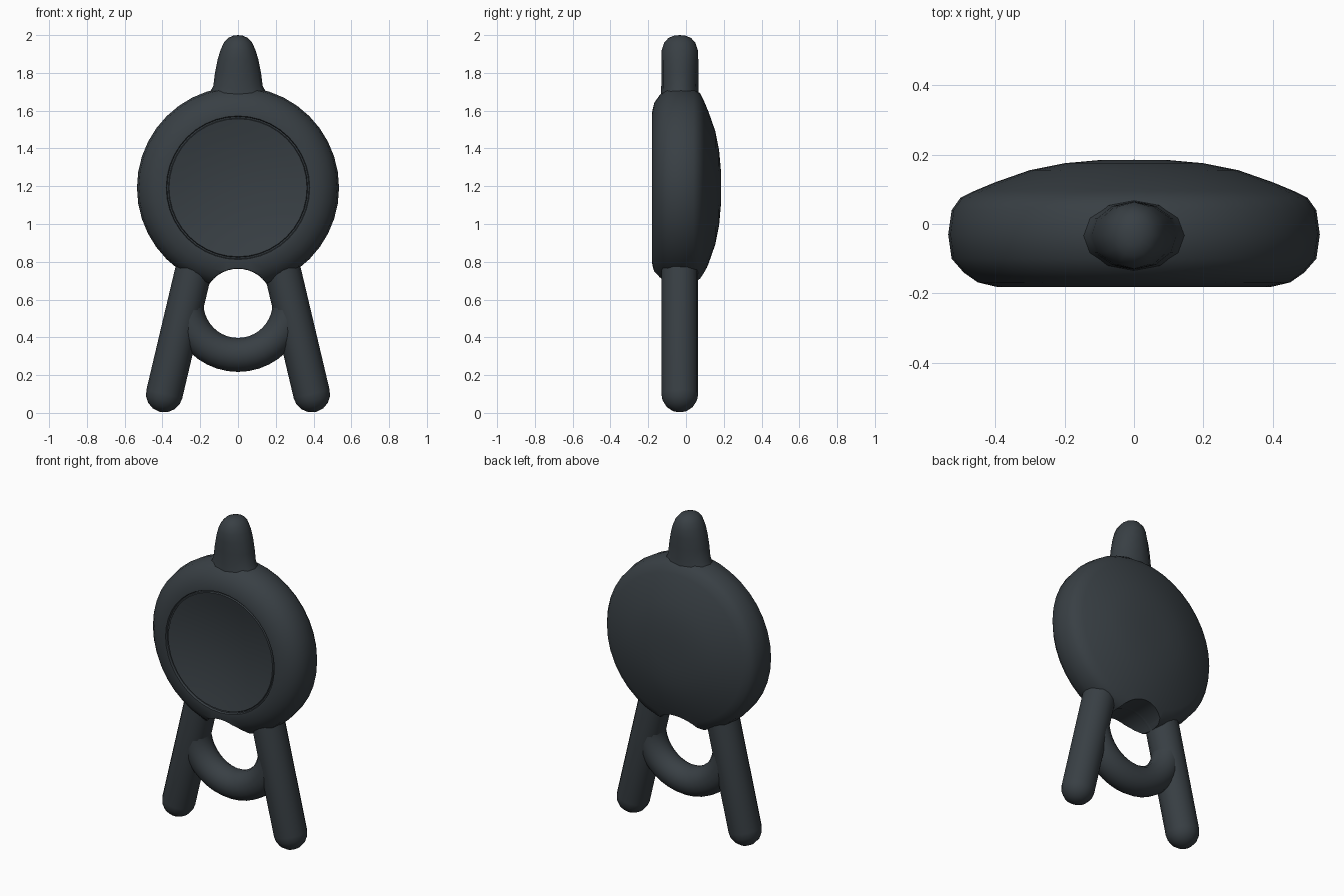
import bpy, bmesh, math
from mathutils import Vector, Matrix

if "Cube" in bpy.data.objects:
    bpy.data.objects.remove(bpy.data.objects["Cube"])

slate = bpy.data.materials.new("dark slate")
slate.diffuse_color = (0.04, 0.05, 0.058, 1)
slate.use_nodes = True
slate.node_tree.nodes["Principled BSDF"].inputs["Base Color"].default_value = slate.diffuse_color

MID_Y = -0.033          # shared depth centre of legs, ring and top
BODY_Z = 1.192          # centre of the round body
RING_Z = 0.58           # centre of the lower ring


def finish(name, bm, matrix=Matrix.Identity(4)):
    bmesh.ops.transform(bm, matrix=matrix, verts=bm.verts)
    bmesh.ops.recalc_face_normals(bm, faces=bm.faces)
    mesh = bpy.data.meshes.new(name)
    bm.to_mesh(mesh)
    bm.free()
    mesh.materials.append(slate)
    ob = bpy.data.objects.new(name, mesh)
    bpy.context.collection.objects.link(ob)
    return ob


def smooth(ob, angle=40):
    bpy.ops.object.select_all(action='DESELECT')
    ob.select_set(True)
    bpy.context.view_layer.objects.active = ob
    bpy.ops.object.shade_smooth_by_angle(angle=math.radians(angle))


def lathe(profile, sides, sx=1.0, sy=1.0):
    """Turn (radius, height) points around z; end points at radius 0 become poles."""
    bm = bmesh.new()
    rows = []
    for r, h in profile:
        if r == 0:
            rows.append([bm.verts.new((0, 0, h))] * sides)
        else:
            rows.append([bm.verts.new((r * sx * math.cos(2 * math.pi * i / sides),
                                       r * sy * math.sin(2 * math.pi * i / sides), h))
                         for i in range(sides)])
    for a, b in zip(rows, rows[1:]):
        for i in range(sides):
            j = (i + 1) % sides
            bm.faces.new(list(dict.fromkeys((a[i], a[j], b[j], b[i]))))
    return bm


# Round body: domed back, rolled rim, thin groove and dished front
back = [(0, .185), (.1, .184), (.2, .175), (.3, .155), (.4, .12), (.46, .095), (.5, .075)]
rim = [(.525, .04), (.535, -.03), (.525, -.1), (.49, -.14), (.45, -.168), (.395, -.181),
       (.38, -.181), (.376, -.168), (.369, -.168), (.365, -.176)]
dish = [(r, -.176 + .045 * (1 - (r / .365) ** 2)) for r in (.3, .22, .14, .07, 0)]
to_y = Matrix.Rotation(math.radians(-90), 4, 'X')      # lathe axis z becomes +y
body = finish("round_body", lathe(back + rim + dish, 40),
              Matrix.Translation((0, 0, BODY_Z)) @ to_y)

# Ring opening bitten out of the lower edge of the body
cutter = finish("opening_cutter", lathe([(0, -.5), (.185, -.5), (.185, .5), (0, .5)], 40),
                Matrix.Translation((0, 0, RING_Z)) @ to_y)
cutter.hide_render = True
cut = body.modifiers.new("opening", 'BOOLEAN')
cut.operation = 'DIFFERENCE'
cut.object = cutter
cut.solver = 'EXACT'
bpy.context.view_layer.objects.active = body
bpy.ops.object.modifier_apply(modifier=cut.name)
bpy.data.objects.remove(cutter)
smooth(body)

# Lower ring
bpy.ops.mesh.primitive_torus_add(major_radius=.273, minor_radius=.09, major_segments=40,
                                 minor_segments=16, location=(0, MID_Y, RING_Z),
                                 rotation=(math.pi / 2, 0, 0))
ring = bpy.context.object
ring.name = "lower_ring"
ring.data.materials.append(slate)
smooth(ring, 60)

# Splayed legs with rounded feet
R = .0975
for side, label in ((-1, "left_leg"), (1, "right_leg")):
    foot, top = Vector((side * .39, MID_Y, .1)), Vector((side * .215, MID_Y, .84))
    axis = top - foot
    shape = [(0, -R)] + [(R * math.sin(a), -R * math.cos(a))
                         for a in (math.radians(d) for d in (25, 48, 70, 90))]
    shape += [(R, axis.length), (0, axis.length)]
    turn = axis.to_track_quat('Z', 'Y').to_matrix().to_4x4()
    smooth(finish(label, lathe(shape, 16), Matrix.Translation(foot) @ turn), 50)

# Tapered top knob: width narrows upward, depth stays constant until the cap
knob = bmesh.new()
rows = []
for z, w, d in ((1.62, .17, .105), (1.7, .148, .1), (1.73, .131, .098), (1.8, .122, .098),
                (1.87, .108, .098), (1.92, .093, .096), (1.96, .075, .082), (1.985, .052, .06),
                (1.997, .025, .03)):
    rows.append([knob.verts.new((w * math.cos(i * math.pi / 6),
                                 MID_Y + d * math.sin(i * math.pi / 6), z)) for i in range(12)])
for a, b in zip(rows, rows[1:]):
    for i in range(12):
        j = (i + 1) % 12
        knob.faces.new((a[i], a[j], b[j], b[i]))
knob.faces.new(rows[0][::-1])
tip = knob.verts.new((0, MID_Y, 2.0))
for i in range(12):
    knob.faces.new((rows[-1][i], rows[-1][(i + 1) % 12], tip))
smooth(finish("top_knob", knob), 50)
